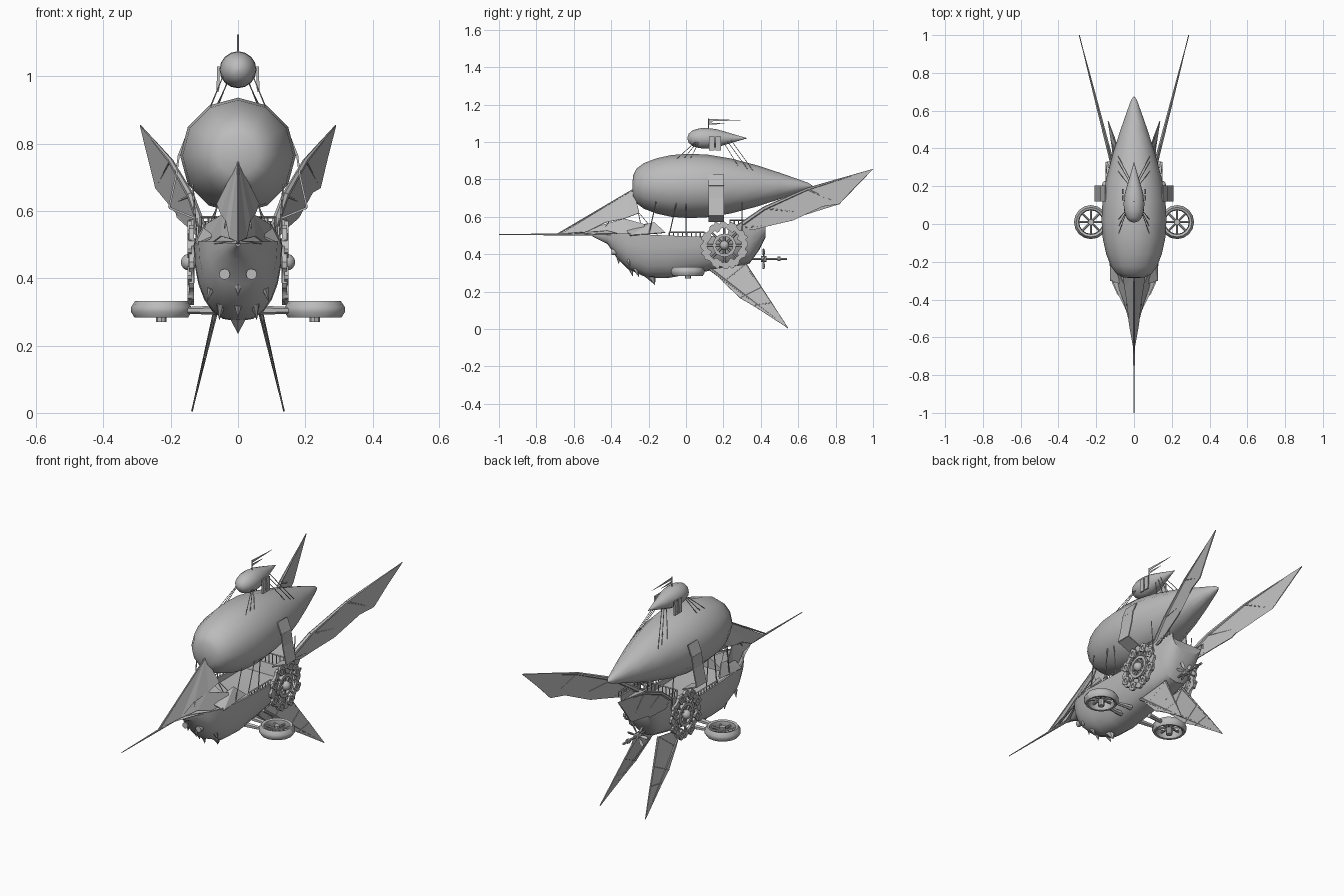
import bpy, bmesh, math
from mathutils import Vector, Matrix

if "Cube" in bpy.data.objects:
    bpy.data.objects.remove(bpy.data.objects["Cube"])

grey = bpy.data.materials.new("plain_grey")
grey.diffuse_color = (0.5, 0.5, 0.5, 1)
grey.use_nodes = True
grey.node_tree.nodes["Principled BSDF"].inputs["Base Color"].default_value = grey.diffuse_color


def finish(bm, name, smooth=None):
    bmesh.ops.recalc_face_normals(bm, faces=bm.faces)
    me = bpy.data.meshes.new(name)
    bm.to_mesh(me)
    bm.free()
    ob = bpy.data.objects.new(name, me)
    bpy.context.collection.objects.link(ob)
    me.materials.append(grey)
    if smooth:
        bpy.ops.object.select_all(action='DESELECT')
        ob.select_set(True)
        bpy.context.view_layer.objects.active = ob
        bpy.ops.object.shade_smooth_by_angle(angle=math.radians(smooth))
    return ob


def loft(name, rings, closed=True, caps=True, smooth=None):
    bm = bmesh.new()
    rows = [[bm.verts.new(p) for p in r] for r in rings]
    n = len(rows[0])
    for a, b in zip(rows, rows[1:]):
        for i in range(n if closed else n - 1):
            j = (i + 1) % n
            bm.faces.new((a[i], a[j], b[j], b[i]))
    if caps:
        bm.faces.new(rows[0])
        bm.faces.new(rows[-1])
    return finish(bm, name, smooth)


def add_rod(bm, a, b, r, r2=None, sides=6):
    a, b = Vector(a), Vector(b)
    d = b - a
    m = Matrix.Translation((a + b) / 2) @ d.to_track_quat('Z', 'Y').to_matrix().to_4x4()
    bmesh.ops.create_cone(bm, cap_ends=True, segments=sides, radius1=r,
                          radius2=r if r2 is None else r2, depth=d.length, matrix=m)


def rods(name, items, sides=6):
    bm = bmesh.new()
    for it in items:
        add_rod(bm, *it, sides=sides)
    return finish(bm, name)


def plate(name, pts, thick=0.005):
    bm = bmesh.new()
    bm.faces.new([bm.verts.new(p) for p in pts])
    bmesh.ops.triangulate(bm, faces=bm.faces)
    ob = finish(bm, name)
    mod = ob.modifiers.new("thickness", 'SOLIDIFY')
    mod.thickness, mod.offset = thick, 0
    return ob


def polar(r, i, n):
    t = 2 * math.pi * i / n
    return r * math.cos(t), r * math.sin(t)


# Gas bags: pointed teardrops along y
def gas_bag(name, profile, zc, sides):
    rings = []
    for y, r in profile:
        rings.append([(x, y, zc + z) for x, z in (polar(r, i, sides) for i in range(sides))])
    loft(name, rings, smooth=50)


gas_bag("main_balloon", [(-.287, .012), (-.282, .06), (-.265, .092), (-.225, .122), (-.16, .147),
        (-.08, .165), (.02, .172), (.12, .167), (.24, .147), (.38, .11), (.5, .071),
        (.6, .036), (.655, .016), (.675, .002)], .765, 12)
gas_bag("upper_balloon", [(.008, .005), (.015, .025), (.035, .042), (.07, .053), (.11, .055),
        (.16, .049), (.22, .032), (.28, .014), (.326, .001)], 1.02, 16)

# Hull: rows of y, half width, rail height, keel height
hull = [(-.5, .008, .512, .495), (-.42, .05, .51, .455), (-.37, .09, .51, .38), (-.31, .117, .51, .32),
        (-.21, .13, .505, .275), (-.1, .132, .50, .272), (.05, .132, .495, .298), (.22, .127, .50, .328),
        (.235, .127, .555, .329), (.34, .115, .56, .35), (.39, .107, .565, .42), (.425, .1, .57, .49)]
rings = []
for y, w, zt, zb in hull:
    ring = []
    for i in range(13):
        t = math.pi * i / 12
        c, s = math.cos(t), math.sin(t)
        ring.append((w * math.copysign(abs(c) ** .8, c), y, zt - (zt - zb) * s ** .95))
    d = min(.03, (zt - zb) * .4)
    ring += [(-w * .92, y, zt), (-w * .92, y, zt - d), (w * .92, y, zt - d), (w * .92, y, zt)]
    rings.append(ring)
loft("hull", rings, smooth=35)

# Peaked hood over the bow, with swept-back points
hood = [(-.55, .508, .006, .503), (-.44, .525, .05, .505), (-.36, .54, .09, .50),
        (-.28, .555, .117, .50), (-.2, .565, .128, .505)]
loft("bow_hood", [[(-w, y, ze), (-w * .5, y, ze + (zr - ze) * .35), (0, y, zr),
                   (w * .5, y, ze + (zr - ze) * .35), (w, y, ze)] for y, zr, w, ze in hood])
for s in (-1, 1):
    plate("hood_point", [(s * .06, -.32, .53), (s * .125, -.3, .50), (s * .125, -.11, .515),
                         (s * .09, -.17, .57)], .006)

# Bow spar, stays and two tiers of jib
rods("bow_spar", [((0, -1, .505), (0, -.42, .507), .002, .008),
                  ((0, -.69, .505), (0, -.278, .748), .004)])
for s in (-1, 1):
    plate("jib_sail", [(0, -.67, .508), (s * .025, -.53, .52), (s * .035, -.43, .57),
                       (s * .05, -.33, .59), (s * .062, -.25, .62), (0, -.28, .745)], .004)
    plate("lower_jib", [(0, -.61, .51), (s * .05, -.42, .525), (s * .11, -.25, .48),
                        (s * .095, -.22, .56), (s * .045, -.33, .59)], .004)
    rods("jib_stay", [((0, -.28, .745), (s * .09, -.24, .55), .0025),
                      ((0, -.28, .745), (s * .04, -.43, .55), .0025),
                      ((s * .06, -.25, .62), (s * .09, -.15, .5), .0015)], 4)

# Face of the bow: eyes and chin spikes
bm = bmesh.new()
for s in (-1, 1):
    m = Matrix.Translation((s * .04, -.388, .412))
    bmesh.ops.create_uvsphere(bm, u_segments=12, v_segments=8, radius=.011, matrix=m)
    add_rod(bm, (s * .04, -.399, .412), (s * .04, -.36, .412), .016, sides=12)
finish(bm, "eyes", 40)
spikes = [((0, -.19, .29), (0, -.165, .235), .03, 0), ((0, -.3, .345), (0, -.285, .28), .02, 0),
          ((0, -.36, .39), (0, -.36, .345), .014, 0)]
for s in (-1, 1):
    spikes += [((s * .05, -.27, .325), (s * .056, -.25, .275), .015, 0),
               ((s * .08, -.31, .37), (s * .092, -.3, .33), .012, 0)]
rods("chin_spikes", spikes)

# Deck railings
posts = []
for s in (-1, 1):
    for y0, y1, z, w in ((-.09, .1, .495, .128), (.235, .42, .56, .112)):
        n = 8
        posts.append(((s * w, y0, z + .022), (s * w, y1, z + .022), .004))
        posts += [((s * w, y0 + (y1 - y0) * i / n, z - .005),
                   (s * w, y0 + (y1 - y0) * i / n, z + .022), .003) for i in range(n + 1)]
for i in range(11):
    x = -.11 + .022 * i
    posts.append(((x, .235, .53), (x, .235, .582), .003))
posts.append(((-.112, .235, .582), (.112, .235, .582), .004))
rods("railings", posts, 4)


# Bat wings above and fins below, each a membrane with bones
def wing_point(s, y, z):
    return (s * (.11 + .257 * (y - .3)), y, z)


def fin_point(s, y, z):
    return (s * (.06 + .078 * (.33 - z) / .33), y, z)


upper = [(.27, .54), (.42, .645), (.65, .748), (.82, .8), (1.0, .855), (.9, .755),
         (.82, .668), (.73, .655), (.63, .622), (.57, .58), (.46, .555), (.36, .53)]
lower = [(.13, .32), (.20, .25), (.29, .165), (.36, .125), (.545, .005), (.46, .14), (.40, .22), (.32, .345)]
for s in (-1, 1):
    W = [wing_point(s, *p) for p in upper]
    plate("wing_membrane", W)
    rods("wing_bones", [(W[0], W[1], .013, .011), (W[1], W[2], .011, .008), (W[2], W[3], .008, .005),
                        (W[3], W[4], .005, .001), (W[2], W[6], .006, .002),
                        (W[1], W[8], .006, .002), (W[0], W[10], .006, .002)])
    F = [fin_point(s, *p) for p in lower]
    plate("fin_membrane", F)
    rods("fin_bones", [(F[0], F[4], .008, .002), (F[7], F[4], .006, .002),
                       (F[1], F[7], .004), (F[2], F[6], .004), (F[3], F[5], .004)])


# Rings with a rectangular section; axis 'X' or 'Z'
def add_ring(bm, c, ro, ri, h, n, axis, teeth=0):
    def put(r, i, k):
        a, b = polar(r, i, n)
        return Vector(c) + (Vector((k, a, b)) if axis == 'X' else Vector((a, b, k)))
    rows = []
    for i in range(n):
        o = ro + (teeth if i % 4 < 2 else 0)
        rows.append([bm.verts.new(put(r, i, k)) for r, k in
                     ((ri, -h), (o, -h), (o, h), (ri, h))])
    for i in range(n):
        a, b = rows[i], rows[(i + 1) % n]
        for j in range(4):
            bm.faces.new((a[j], a[(j + 1) % 4], b[(j + 1) % 4], b[j]))


# Side gear wheels with a round boss and small gears about the rim
for s in (-1, 1):
    bm = bmesh.new()
    x, y, z = s * .138, .205, .448
    add_ring(bm, (x, y, z), .115, .092, .007, 48, 'X', .012)
    add_ring(bm, (x, y, z), .062, .046, .009, 24, 'X')
    for i in range(8):
        a, b = polar(.1, i, 8)
        add_rod(bm, (x, y, z), (x, y + a, z + b), .006)
        a, b = polar(.104, i + .5, 8)
        add_ring(bm, (x + s * .006, y + a, z + b), .022, .011, .006, 16, 'X', .006)
    bmesh.ops.create_uvsphere(bm, u_segments=12, v_segments=8, radius=.025,
                              matrix=Matrix.Translation((s * .145, y, z)))
    add_rod(bm, (s * .1, y, z), (s * .15, y, z), .016, sides=10)
    finish(bm, "side_gear", 30)

# Flat lift wheels on struts
for s in (-1, 1):
    c = Vector((s * .228, .01, .31))
    sect = [(.062, -.01), (.07, -.024), (.08, -.026), (.09, -.01), (.09, .004), (.078, .022), (.066, .018)]
    loops = []
    for i in range(17):
        loops.append([c + Vector((*polar(r, i % 16, 16), k)) for r, k in sect])
    loft("lift_wheel_rim", loops, caps=False, smooth=40)
    items = [((c.x, c.y, .27), (c.x, c.y, .33), .016)]
    items += [(c, c + Vector((*polar(.068, i, 8), 0)), .006) for i in range(8)]
    rods("lift_wheel_spokes", items, 8)
    rods("lift_strut", [((s * .06, y, .305), (s * .15, y * .8, .305), .014, .01) for y in (-.03, .05)])

# Stern propeller on a shaft
items = [((0, .3, .375), (0, .54, .375), .006), ((0, .40, .375), (0, .43, .375), .016),
         ((0, .49, .375), (0, .505, .375), .012)]
rods("propeller_shaft", items, 8)
for i in range(6):
    def blade(r, off, y):
        a, b = polar(r, i + off, 6)
        return (a, y, .375 + b)
    plate("propeller_blade", [blade(.01, 0, .415), blade(.04, -.18, .41), blade(.06, -.08, .412),
                              blade(.06, .08, .418), blade(.04, .18, .42)])

# Straps from the balloon down to the rail, and the rigging
ropes = []
for s in (-1, 1):
    strip = [(.152, .825), (.176, .765), (.185, .70), (.205, .61)]
    for (x0, z0), (x1, z1) in zip(strip, strip[1:]):
        plate("balloon_strap", [(s * x0, .12, z0), (s * x0, .203, z0),
                                (s * x1, .203, z1), (s * x1, .12, z1)], .006)
    plate("strap_foot", [(s * .205, .12, .61), (s * .205, .203, .61), (s * .12, .203, .575), (s * .12, .12, .575)], .006)
    for y in (.138, .172):
        plate("upper_fin", [(s * .058, y - .014, 1.03), (s * .058, y + .014, 1.03),
                            (s * .06, y + .014, .955), (s * .06, y - .014, .955)], .008)
    for y0, z0, y1, z1 in ((.05, 1.0, -.06, .90), (.06, 1.0, -.02, .90), (.07, 1.0, .02, .905),
                           (.2, 1.0, .28, .87), (.22, 1.005, .33, .855), (.24, 1.01, .36, .845)):
        ropes.append(((s * (.045 if y0 < .1 else .022), y0, z0), (s * .085, y1, z1), .0018))
    for y0, y1 in ((-.09, -.05), (0, 0), (.3, .3), (-.2, -.16)):
        ropes.append(((s * .122, y0, .5), (s * .135, y1, .68), .003))
rods("rigging", ropes, 4)

# Mast and pennants
rods("flag_mast", [((0, .12, 1.06), (0, .12, 1.125), .003)])
plate("long_pennant", [(0, .12, 1.124), (0, .295, 1.116), (0, .12, 1.11)], .002)
plate("short_pennant", [(0, .12, 1.104), (0, .215, 1.098), (0, .12, 1.092)], .002)
